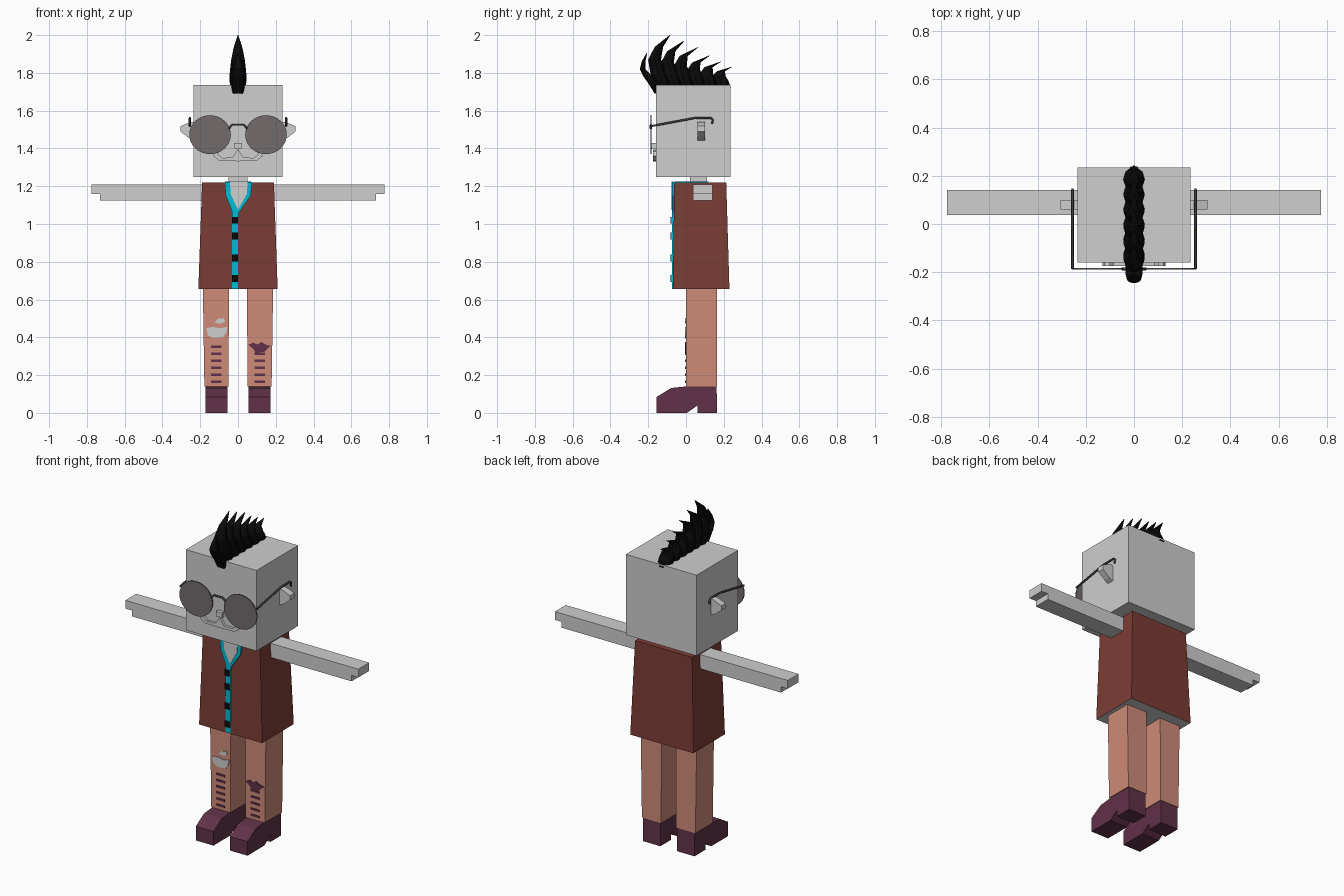
import bpy, bmesh, math
from mathutils import Vector

cube = bpy.data.objects.get("Cube")
if cube:
    bpy.data.objects.remove(cube, do_unlink=True)


def material(name, r, g, b):
    m = bpy.data.materials.new(name)
    m.use_nodes = True
    m.diffuse_color = (r, g, b, 1)
    m.node_tree.nodes["Principled BSDF"].inputs["Base Color"].default_value = (r, g, b, 1)
    return m


SKIN = material("pale grey skin", 0.62, 0.62, 0.62)
BROWN = material("red brown jacket", 0.2, 0.045, 0.036)
SALMON = material("salmon trousers", 0.62, 0.26, 0.19)
CYAN = material("cyan shirt", 0.0, 0.5, 0.66)
PURPLE = material("plum leather", 0.12, 0.032, 0.065)
BLACK = material("black", 0.003, 0.003, 0.003)
LENS = material("tinted lens", 0.17, 0.145, 0.15)
METAL = material("dark metal", 0.05, 0.045, 0.047)


def finish(name, bm, mat):
    bmesh.ops.recalc_face_normals(bm, faces=bm.faces)
    me = bpy.data.meshes.new(name)
    bm.to_mesh(me)
    bm.free()
    me.materials.append(mat)
    ob = bpy.data.objects.new(name, me)
    bpy.context.collection.objects.link(ob)
    return ob


def loft(name, rings, mat):
    """Skin a list of equal rings of points and cap both ends."""
    bm = bmesh.new()
    rows = [[bm.verts.new(p) for p in ring] for ring in rings]
    for a, b in zip(rows, rows[1:]):
        for i in range(len(a)):
            j = (i + 1) % len(a)
            bm.faces.new((a[i], a[j], b[j], b[i]))
    bm.faces.new(rows[0])
    bm.faces.new(rows[-1])
    return finish(name, bm, mat)


def front_plate(name, pts, y0, y1, mat):
    """Extrude an x-z outline from y0 to y1."""
    return loft(name, [[(x, y, z) for x, z in pts] for y in (y0, y1)], mat)


def side_plate(name, pts, x0, x1, mat):
    """Extrude a y-z outline from x0 to x1."""
    return loft(name, [[(x, y, z) for y, z in pts] for x in (x0, x1)], mat)


def rect(x0, x1, y0, y1):
    return [(x0, y0), (x1, y0), (x1, y1), (x0, y1)]


def block(name, bottom, top, z0, z1, mat):
    """Box whose bottom and top rectangles may differ."""
    return loft(name, [[(x, y, z) for x, y in rect(*r)]
                       for r, z in ((bottom, z0), (top, z1))], mat)


def box(name, x0, x1, y0, y1, z0, z1, mat):
    return block(name, (x0, x1, y0, y1), (x0, x1, y0, y1), z0, z1, mat)


def wire(name, pts, radius, mat):
    cu = bpy.data.curves.new(name, "CURVE")
    cu.dimensions = "3D"
    cu.bevel_depth = radius
    cu.bevel_resolution = 1
    cu.use_fill_caps = True
    sp = cu.splines.new("POLY")
    sp.points.add(len(pts) - 1)
    for p, co in zip(sp.points, pts):
        p.co = (*co, 1)
    cu.materials.append(mat)
    ob = bpy.data.objects.new(name, cu)
    bpy.context.collection.objects.link(ob)


# Head and neck
box("head", -0.235, 0.235, -0.16, 0.235, 1.25, 1.735, SKIN)
box("neck", -0.05, 0.05, 0.02, 0.11, 1.19, 1.26, SKIN)

# Jacket, with a pale underside
jacket = block("jacket", (-0.21, 0.21, -0.07, 0.23), (-0.19, 0.19, -0.062, 0.213), 0.655, 1.22, BROWN)
jacket.data.materials.append(SKIN)
for f in jacket.data.polygons:
    if f.normal.z < -0.9:
        f.material_index = 1

# Shirt: neckline, collar, placket and buttons
box("shirt_top", -0.07, 0.07, -0.06, 0.12, 1.15, 1.226, CYAN)
front_plate("collar", [(-0.07, 1.222), (-0.065, 1.15), (-0.033, 1.07), (-0.033, 1.03), (0, 1.03),
                       (0.005, 1.06), (0.067, 1.15), (0.075, 1.222)], -0.074, -0.055, CYAN)
front_plate("bare_chest", [(-0.042, 1.224), (-0.04, 1.16), (0, 1.075), (0.048, 1.16), (0.05, 1.224)],
            -0.077, -0.07, SKIN)
box("placket", -0.033, 0, -0.073, -0.05, 0.657, 1.05, CYAN)
for z in (1.02, 0.937, 0.82, 0.712):
    box("button_side", -0.033, 0, -0.079, -0.07, z - 0.018, z + 0.018, CYAN)
    box("button_face", -0.033, 0, -0.081, -0.078, z - 0.018, z + 0.018, BLACK)

for s, side in ((-1, "right"), (1, "left")):
    # Arm with a stepped hand
    arm = [(0.17, 1.125), (0.73, 1.125), (0.73, 1.16), (0.775, 1.16), (0.775, 1.21), (0.17, 1.21)]
    front_plate(side + "_arm", [(s * x, z) for x, z in arm], 0.037, 0.14, SKIN)

    # Trouser leg
    block(side + "_leg", sorted((s * 0.05, s * 0.178)) + [0, 0.165],
          sorted((s * 0.048, s * 0.186)) + [0, 0.165], 0.14, 0.66, SALMON)

    # Boot with a heel
    boot = [(-0.155, 0), (-0.155, 0.085), (-0.078, 0.132), (0, 0.14), (0.162, 0.14),
            (0.165, 0), (0.062, 0), (0.062, 0.04), (0.005, 0)]
    side_plate(side + "_boot", boot, s * 0.055, s * 0.172, PURPLE)

    # Ear flaring outwards
    ear = [(0.23, 1.44), (0.26, 1.455), (0.305, 1.49), (0.305, 1.518), (0.25, 1.54), (0.23, 1.54)]
    front_plate(side + "_ear", [(s * x, z) for x, z in ear], 0.06, 0.1, SKIN)

    # Glasses: lens and temple
    oval = [(s * 0.148 + 0.11 * math.cos(a), 1.473 + 0.103 * math.sin(a))
            for a in (i * math.tau / 32 for i in range(32))]
    front_plate(side + "_lens", oval, -0.189, -0.183, LENS)
    wire(side + "_temple", [(s * 0.255, y, z) for y, z in
                            ((-0.186, 1.518), (0.04, 1.56), (0.13, 1.562), (0.142, 1.552), (0.138, 1.53))],
         0.006, METAL)

    # Half of the moustache
    half = [(0, 1.395), (0.03, 1.352), (0.085, 1.35), (0.108, 1.372), (0.1, 1.39),
            (0.122, 1.385), (0.13, 1.36), (0.1, 1.335), (0, 1.332)]
    front_plate(side + "_moustache", [(s * x, z) for x, z in half], -0.175, -0.155, SKIN)

    # Stitch marks on the shin
    for i in range(6):
        z = 0.165 + 0.037 * i
        box(side + "_stitch", s * 0.115 - 0.028, s * 0.115 + 0.028, -0.004, 0.002, z - 0.006, z + 0.006, PURPLE)

# Nose and bridge of the glasses
box("nose", -0.02, 0.02, -0.182, -0.155, 1.4, 1.43, SKIN)
wire("glasses_bridge", [(x, -0.186, z) for x, z in
                        ((-0.05, 1.505), (-0.03, 1.525), (0.03, 1.525), (0.05, 1.505))], 0.006, METAL)

# Torn knees
front_plate("large_tear", [(-0.168, 0.45), (-0.16, 0.41), (-0.13, 0.395), (-0.08, 0.4), (-0.062, 0.425),
                           (-0.056, 0.455), (-0.1, 0.448), (-0.13, 0.455)], -0.005, 0.002, SKIN)
front_plate("small_tear", [(-0.125, 0.478), (-0.09, 0.472), (-0.068, 0.485), (-0.075, 0.502), (-0.105, 0.498)],
            -0.005, 0.002, SKIN)
front_plate("knee_patch", [(0.055, 0.36), (0.085, 0.335), (0.09, 0.32), (0.14, 0.322), (0.155, 0.34),
                           (0.175, 0.355), (0.15, 0.36), (0.125, 0.375), (0.1, 0.362), (0.08, 0.372)],
            -0.006, 0.002, PURPLE)


def spike(name, points):
    """Tapering lock of hair; each point is y, z, half width and half depth."""
    rings = []
    for y, z, w, d in points:
        rings.append([Vector((w * math.cos(a), y + d * math.sin(a), z))
                      for a in (i * math.tau / 10 for i in range(10))])
    loft(name, rings, BLACK)


# Crest of swept-back hair locks
spike("front_lock", [(-0.158, 1.69, 0.028, 0.008), (-0.165, 1.735, 0.036, 0.03), (-0.205, 1.785, 0.036, 0.024),
                     (-0.229, 1.82, 0.03, 0.016), (-0.225, 1.86, 0.018, 0.01), (-0.207, 1.905, 0.002, 0.002)])
tips = [(-0.085, 2.0), (-0.01, 1.97), (0.065, 1.937), (0.125, 1.892), (0.185, 1.86), (0.243, 1.832)]
for i, (ty, tz) in enumerate(tips):
    base = -0.115 + 0.062 * i
    h = tz - 1.73
    lean = 0.19 * h
    spike("crest_lock", [(base, 1.72, 0.042, 0.045),
                         (base - lean * 0.6, 1.73 + h * 0.25, 0.044, 0.045),
                         (base - lean, 1.73 + h * 0.52, 0.036, 0.036),
                         (base - lean * 0.55, 1.73 + h * 0.77, 0.022, 0.023),
                         (ty, tz, 0.002, 0.002)])
